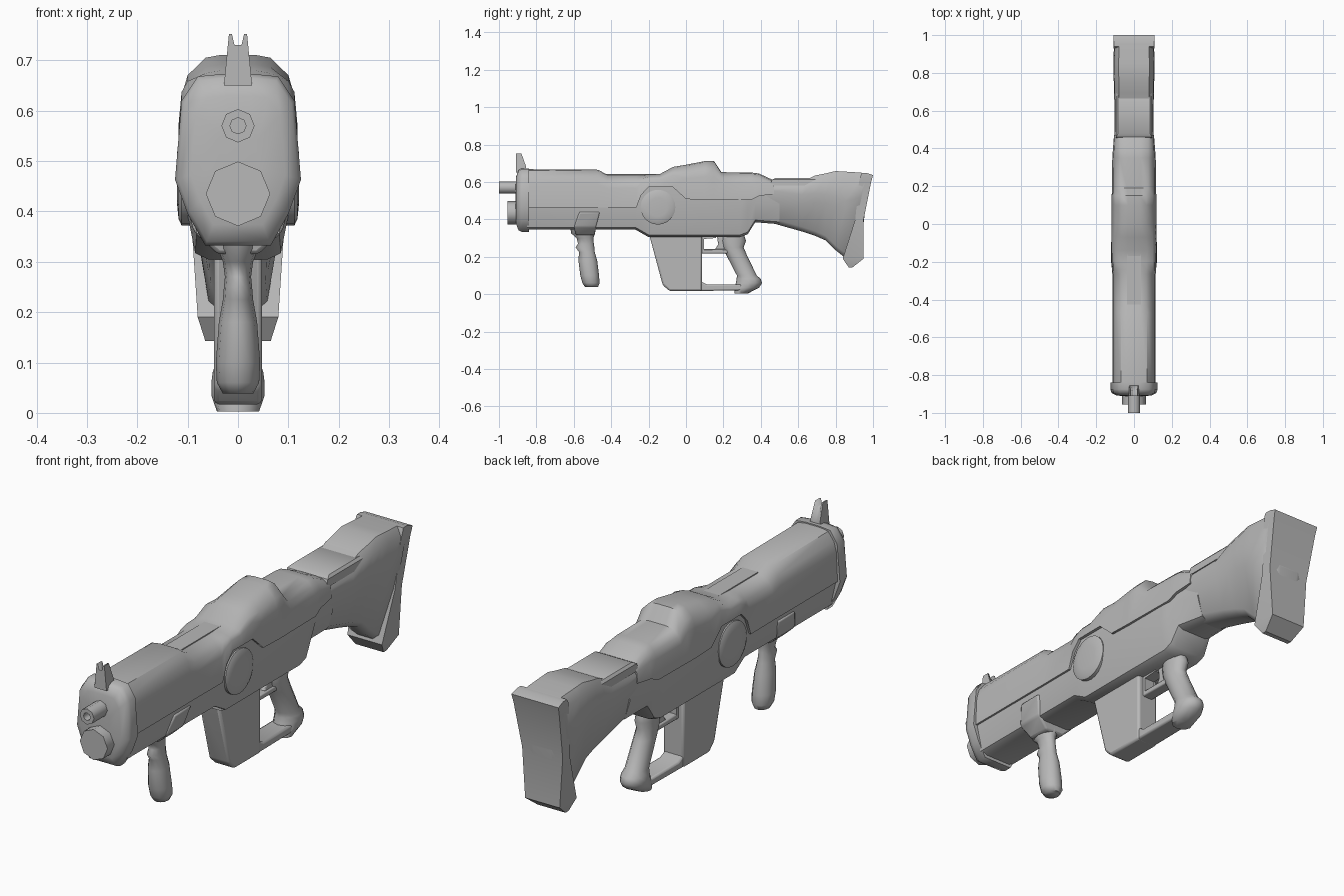
import bpy, bmesh
from math import cos, sin, pi, radians

grey = bpy.data.materials.new("dark_grey")
grey.diffuse_color = (.48, .48, .48, 1)


def skin(name, rings, bevel=0, angle=35):
    """Bridge a series of equal rings and cap both ends."""
    bm = bmesh.new()
    vs = [[bm.verts.new(p) for p in r] for r in rings]
    n = len(rings[0])
    for a, b in zip(vs, vs[1:]):
        for i in range(n):
            j = (i + 1) % n
            bm.faces.new((a[i], a[j], b[j], b[i]))
    bm.faces.new(vs[0][::-1])
    bm.faces.new(vs[-1])
    bmesh.ops.recalc_face_normals(bm, faces=bm.faces)
    me = bpy.data.meshes.new(name)
    bm.to_mesh(me)
    bm.free()
    me.materials.append(grey)
    ob = bpy.data.objects.new(name, me)
    bpy.context.collection.objects.link(ob)
    bpy.ops.object.select_all(action='DESELECT')
    ob.select_set(True)
    bpy.context.view_layer.objects.active = ob
    if bevel:
        m = ob.modifiers.new("Bevel", 'BEVEL')
        m.width, m.segments, m.limit_method = bevel, 2, 'ANGLE'
    bpy.ops.object.shade_smooth_by_angle(angle=radians(angle))
    return ob


def sections(name, secs, **k):
    """Loft along y; each section is a half outline (x, z), mirrored in x."""
    return skin(name, [[(x, y, z) for x, z in h] + [(-x, y, z) for x, z in h[::-1]]
                       for y, h in secs], **k)


def blocks(name, levels, **k):
    """Loft rectangles along z: (z, y0, y1, half width)."""
    return skin(name, [[(w, a, z), (w, b, z), (-w, b, z), (-w, a, z)]
                       for z, a, b, w in levels], **k)


def ovals(name, levels, n=12, **k):
    """Loft ovals along z: (z, centre y, y radius, x radius)."""
    return skin(name, [[(rx * cos(2 * pi * i / n), cy + ry * sin(2 * pi * i / n), z)
                        for i in range(n)] for z, cy, ry, rx in levels], **k)


def prism(name, pts, w, **k):
    """Side outline (y, z) extruded across x."""
    return skin(name, [[(s * w, y, z) for y, z in pts] for s in (-1, 1)], **k)


def tube(name, z, steps, n=8, **k):
    """Turned part along y: steps of (y, radius)."""
    return skin(name, [[(r * cos(2 * pi * i / n), y, z + r * sin(2 * pi * i / n))
                        for i in range(n)] for y, r in steps], **k)


# upper shell: bottom edge steps up around the side disc
def shell(zb, zt, w, top):
    s = zt - zb
    return [(w - .02, zb), (w, zb), (w * .95, zb + s * .6), (w * .85, zt - s * .2),
            (top, zt - .006), (top * .5, zt)]


sections("upper_shell", [(y, shell(*a)) for y, a in [
    (-.85, (.463, .668, .114, .07)), (-.47, (.463, .665, .114, .07)),
    (-.42, (.463, .638, .114, .065)), (-.265, (.463, .638, .115, .065)),
    (-.24, (.53, .638, .116, .065)), (-.2, (.572, .64, .117, .065)),
    (-.14, (.572, .642, .118, .07)), (-.07, (.572, .68, .118, .065)),
    (0, (.508, .692, .118, .065)), (.1, (.505, .711, .118, .065)),
    (.15, (.505, .711, .118, .065)), (.19, (.505, .652, .117, .075)),
    (.35, (.505, .65, .115, .075)), (.39, (.525, .645, .112, .075)),
    (.47, (.535, .608, .106, .075))]], angle=42)

# raised strip on top of the barrel shell
blocks("top_strip", [(.62, -.5, -.12, .04), (.641, -.5, -.12, .036)])


# lower body with the deeper receiver section, running into the stock
def hull(zb, zt, wb, w):
    return [(wb * .7, zb), (wb, zb + .012), (w, zb + (zt - zb) * .45), (w * .95, zt - .02),
            (w * .7, zt)]


sections("lower_body", [(y, hull(*a)) for y, a in [
    (-.85, (.345, .6, .082, .106)), (-.27, (.345, .6, .082, .106)),
    (-.2, (.305, .61, .085, .11)), (.29, (.305, .61, .085, .11)),
    (.33, (.32, .61, .085, .108)), (.37, (.384, .61, .08, .104)),
    (.5, (.374, .58, .066, .09))]], angle=40)

# muzzle cap with a domed, softly shaded front
cap = [(.065, .332), (.1, .395), (.125, .463), (.112, .62), (.08, .668), (.03, .673)]


def inset(f):
    return [(x * f, .5 + (z - .5) * f) for x, z in cap]


sections("muzzle_cap", [(-.912, inset(.35)), (-.908, inset(.75)), (-.895, inset(.95)),
                        (-.875, cap), (-.84, cap)], angle=80)

# notched sight
post = [(.028, .65), (.018, .752), (.012, .752), (.007, .73)]
low = [(.028, .65), (.022, .682), (.015, .682), (.007, .678)]
sections("front_sight", [(-.91, post), (-.88, post), (-.855, low)], angle=80)

# barrels, the upper one hollow
tube("upper_barrel", .57, [(-.9, .033), (-1, .033), (-1, .016), (-.95, .016)], angle=50)
tube("lower_barrel", .435, [(-.9, .064), (-.955, .064)], angle=50)

# round side discs
for side, s in (("right", 1), ("left", -1)):
    skin("side_disc_" + side, [[(s * x, -.15 + r * cos(2 * pi * i / 24), .465 + r * sin(2 * pi * i / 24))
                               for i in range(24)]
                              for x, r in ((.09, .093), (.112, .093), (.118, .08), (.121, .05))])

# foregrip and its bracket
blocks("foregrip_bracket", [(.315, -.59, -.49, .04), (.36, -.6, -.48, .088),
                            (.44, -.57, -.46, .109)], bevel=.008)
ovals("foregrip", [(.37, -.55, .07, .05), (.325, -.55, .064, .04), (.3, -.54, .045, .03),
                   (.27, -.535, .042, .026), (.25, -.54, .05, .028), (.225, -.53, .042, .03),
                   (.18, -.525, .05, .038), (.1, -.515, .05, .044), (.06, -.508, .046, .042),
                   (.038, -.505, .035, .03)], angle=70)

# magazine and the bar joining it to the pistol grip
prism("magazine", [(-.2, .33), (-.125, .05), (-.09, .017), (.085, .017), (.085, .33)],
      .048, bevel=.01)
prism("lower_bar", [(.05, .017), (.31, .02), (.31, .052), (.11, .052), (.085, .065), (.05, .065)],
      .044, bevel=.008)

# pistol grip with flared foot
ovals("pistol_grip", [(.325, .25, .058, .038), (.285, .255, .066, .04), (.25, .252, .056, .038),
                      (.21, .27, .055, .04), (.1, .325, .053, .044), (.082, .335, .064, .05),
                      (.06, .337, .07, .053), (.035, .325, .066, .053), (.003, .295, .035, .042)],
      angle=70)

# trigger guard and trigger
prism("trigger_guard", [(.08, .218), (.24, .218), (.24, .24), (.08, .24)], .024, bevel=.005)
prism("guard_front", [(.08, .32), (.08, .23), (.096, .235), (.096, .295), (.16, .3), (.16, .32)], .024)
prism("trigger", [(.165, .32), (.215, .32), (.215, .23), (.15, .232), (.172, .265)],
      .016, bevel=.004)


# stock, flat above and pinched below
def stock(zb, zt, wb, w):
    zm = zb + (zt - zb) * .55
    return [(wb * .6, zb), (wb, zb + .025), (w * .9, zm), (w, zm + .05),
            (w * .97, zt - .035), (w * .75, zt)]


sections("stock", [(y, stock(*a)) for y, a in [
    (.34, (.395, .625, .07, .1)), (.46, (.38, .602, .07, .102)),
    (.62, (.335, .602, .065, .104)), (.69, (.312, .634, .06, .105)),
    (.745, (.288, .645, .057, .107)), (.8, (.235, .658, .055, .108)),
    (.85, (.195, .655, .058, .108)), (.93, (.24, .65, .065, .107)),
    (.955, (.42, .647, .07, .106))]], angle=45)
blocks("cheek_pad", [(.58, .45, .71, .096), (.612, .46, .705, .094), (.622, .48, .69, .085)])

# butt pad
blocks("butt_pad", [(.143, .87, .89, .065), (.19, .838, .95, .08), (.4, .905, .95, .094),
                    (.6, .925, .99, .106), (.636, .935, 1, .109), (.648, .94, .965, .107)],
       angle=20)
